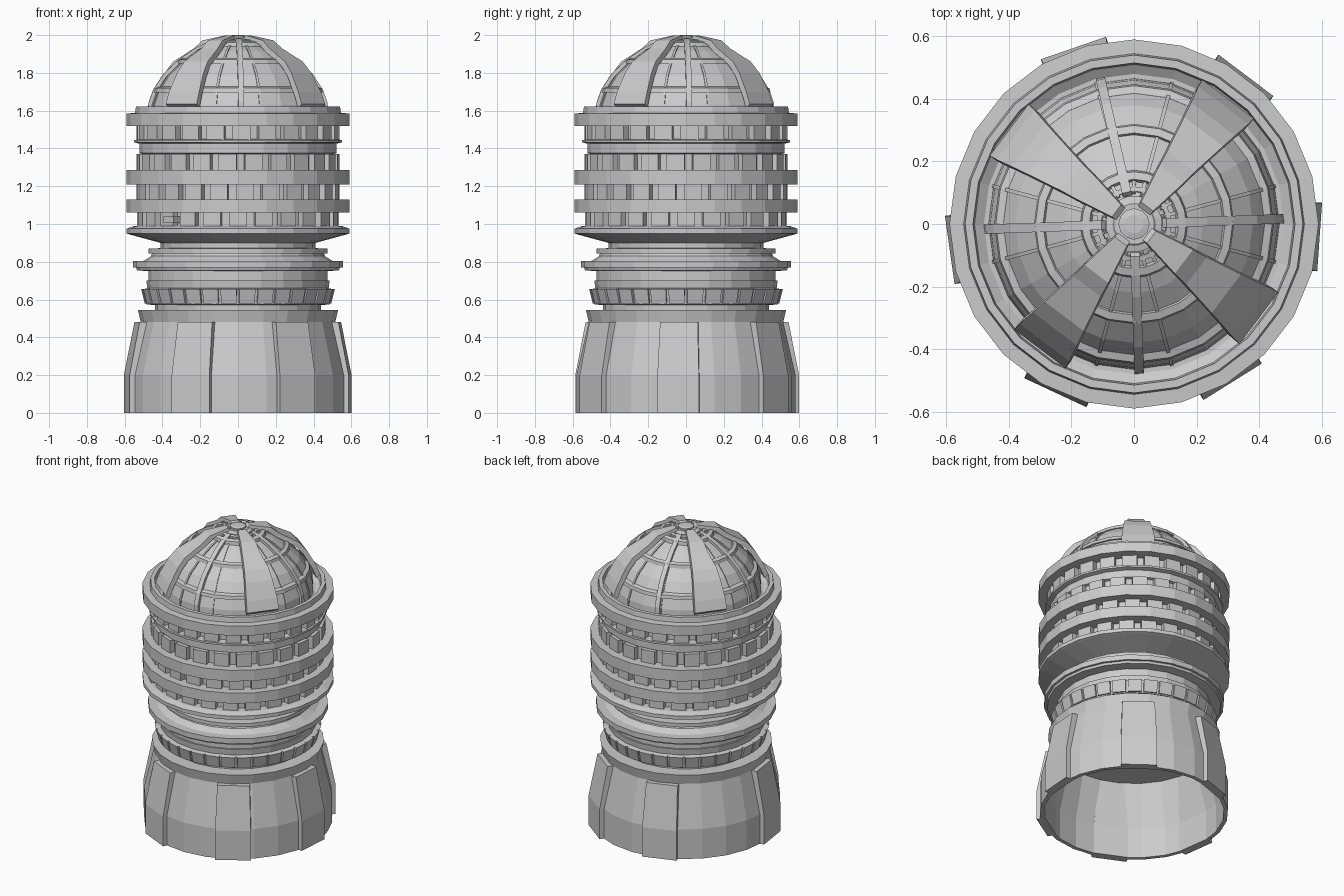
import bpy, bmesh
from math import cos, sin, radians, tau

if "Cube" in bpy.data.objects:
    bpy.data.objects.remove(bpy.data.objects["Cube"])

SIDES = 24


def finish(name, bm):
    bmesh.ops.remove_doubles(bm, verts=bm.verts, dist=1e-5)
    bmesh.ops.recalc_face_normals(bm, faces=bm.faces)
    me = bpy.data.meshes.new(name)
    bm.to_mesh(me)
    bm.free()
    ob = bpy.data.objects.new(name, me)
    bpy.context.collection.objects.link(ob)
    return ob


def lathe(name, profile, closed=False, n=SIDES):
    """Spin an (r, z) profile; closed joins last point to first (a hollow ring)."""
    bm = bmesh.new()
    if not closed:
        profile = [(0, profile[0][1])] + profile + [(0, profile[-1][1])]
    rows = []
    for r, z in profile:
        if r == 0:
            rows.append([bm.verts.new((0, 0, z))] * n)
        else:
            rows.append([bm.verts.new((r * cos(tau * i / n), r * sin(tau * i / n), z)) for i in range(n)])
    pairs = list(zip(rows, rows[1:]))
    if closed:
        pairs.append((rows[-1], rows[0]))
    for a, b in pairs:
        for i in range(n):
            j = (i + 1) % n
            corners = list(dict.fromkeys((a[i], a[j], b[j], b[i])))
            if len(corners) > 2:
                bm.faces.new(corners)
    return finish(name, bm)


def strip(bm, angle, pts, depth):
    """Thick plate running along (r, z, half_width) points, facing outward at an angle."""
    a = radians(angle)
    rows = []
    for r, z, w in pts:
        quad = [(r, -w, z), (r, w, z),
                (r + depth[0], w, z + depth[1]), (r + depth[0], -w, z + depth[1])]
        rows.append([bm.verts.new((x * cos(a) - y * sin(a), x * sin(a) + y * cos(a), h)) for x, y, h in quad])
    for p, q in zip(rows, rows[1:]):
        for i in range(4):
            j = (i + 1) % 4
            bm.faces.new((p[i], p[j], q[j], q[i]))
    bm.faces.new(rows[0])
    bm.faces.new(rows[-1])


def strips(name, angles, pts, depth):
    bm = bmesh.new()
    for a in angles:
        strip(bm, a, pts, depth)
    return finish(name, bm)


def around(n, start=0):
    return [start + 360 * i / n for i in range(n)]


# Hollow base skirt with flared lip, open underneath
lathe("base_skirt", [(.58, 0), (.58, .2), (.515, .48), (.53, .546), (.44, .546),
                     (0, .546), (0, .5), (.49, .49), (.555, .2), (.555, 0)], closed=True)
strips("base_panels", [-4, 53, 109, 188, 245, 302],
       [(.595, 0, .11), (.595, .2, .11), (.54, .48, .1)], (-.055, 0))

# Stepped waist
lathe("waist", [(.44, .54), (.44, .57), (.485, .575), (.503, .655), (.48, .66), (.485, .70),
                (.475, .70), (.475, .75), (.535, .755), (.54, .77), (.555, .77), (.555, .805),
                (.50, .805), (.46, .83), (.455, .845), (.475, .845), (.475, .87), (.41, .872),
                (.41, .91)])
strips("waist_tiles", around(32, 5.6), [(.492, .58, .041), (.511, .655, .043)], (-.04, 0))

# Upper drum core and its flanges
lathe("drum_core", [(.41, .90), (.575, .945), (.59, .95), (.59, .975), (.555, .988), (.505, .99),
                    (.505, 1.37), (.522, 1.375), (.522, 1.425), (.55, 1.432), (.55, 1.445),
                    (.505, 1.45), (.505, 1.56)])
for i, (z0, z1) in enumerate([(1.06, 1.13), (1.21, 1.285)]):
    lathe(f"drum_flange_{i + 1}", [(.48, z0), (.59, z0), (.59, z1), (.48, z1)], closed=True)

# Top collar with a recess around the dome
lathe("top_collar", [(.48, 1.52), (.59, 1.52), (.59, 1.585), (.545, 1.588), (.54, 1.622),
                     (.515, 1.622), (.51, 1.58), (.48, 1.56)], closed=True)

# Rows of blocks between the flanges
for i, (z0, z1, shift) in enumerate([(.985, 1.06, 0), (1.13, 1.21, 4), (1.285, 1.37, 9), (1.445, 1.52, 2)]):
    strips(f"drum_blocks_{i + 1}", around(24, shift), [(.535, z0, .047), (.535, z1, .047)], (-.06, 0))
strips("front_hatch", [229], [(.56, 1.005, .035), (.56, 1.04, .035)], (-.05, 0))

# Dome
DOME = [(.465, 1.56), (.46, 1.63), (.435, 1.70), (.38, 1.785), (.305, 1.855),
        (.22, 1.915), (.15, 1.95), (.09, 1.97)]
lathe("dome", DOME)

# Horizontal dome ribs, each a low band
for i, (r, z) in enumerate([(.43, 1.705), (.303, 1.857), (.155, 1.947)]):
    lathe(f"dome_band_{i + 1}", [(r + .017, z - .008), (r + .012, z + .014),
                                 (r - .012, z + .022), (r - .03, z - .01)], closed=True)

# Vertical dome ribs, and fine seams between them
strips("dome_ribs", [2, 103, 182, 272], [(r + .014, z + .012, .015) for r, z in DOME], (-.03, -.03))
strips("dome_seams", around(12, 15), [(r + .004, z + .004, .006) for r, z in DOME], (-.02, -.02))

# Four broad tapering dome plates
strips("dome_plates", around(4, 53),
       [(.50, 1.635, .103), (.475, 1.70, .1), (.42, 1.80, .088), (.37, 1.86, .078),
        (.25, 1.93, .055), (.20, 1.972, .048), (.07, 1.998, .024)], (-.025, -.02))

# Crown with small radial fins
lathe("crown", [(.09, 1.95), (.09, 1.975), (.07, 1.98), (.065, 1.985)])
lathe("crown_ring", [(.12, 1.95), (.12, 1.972), (.105, 1.976), (.10, 1.95)], closed=True)
strips("crown_fins", around(24), [(.15, 1.957, .006), (.10, 1.976, .005)], (-.01, -.02))

# Central cap
lathe("crown_cap", [(.05, 1.97), (.05, 1.995), (.03, 2.0)], n=12)
